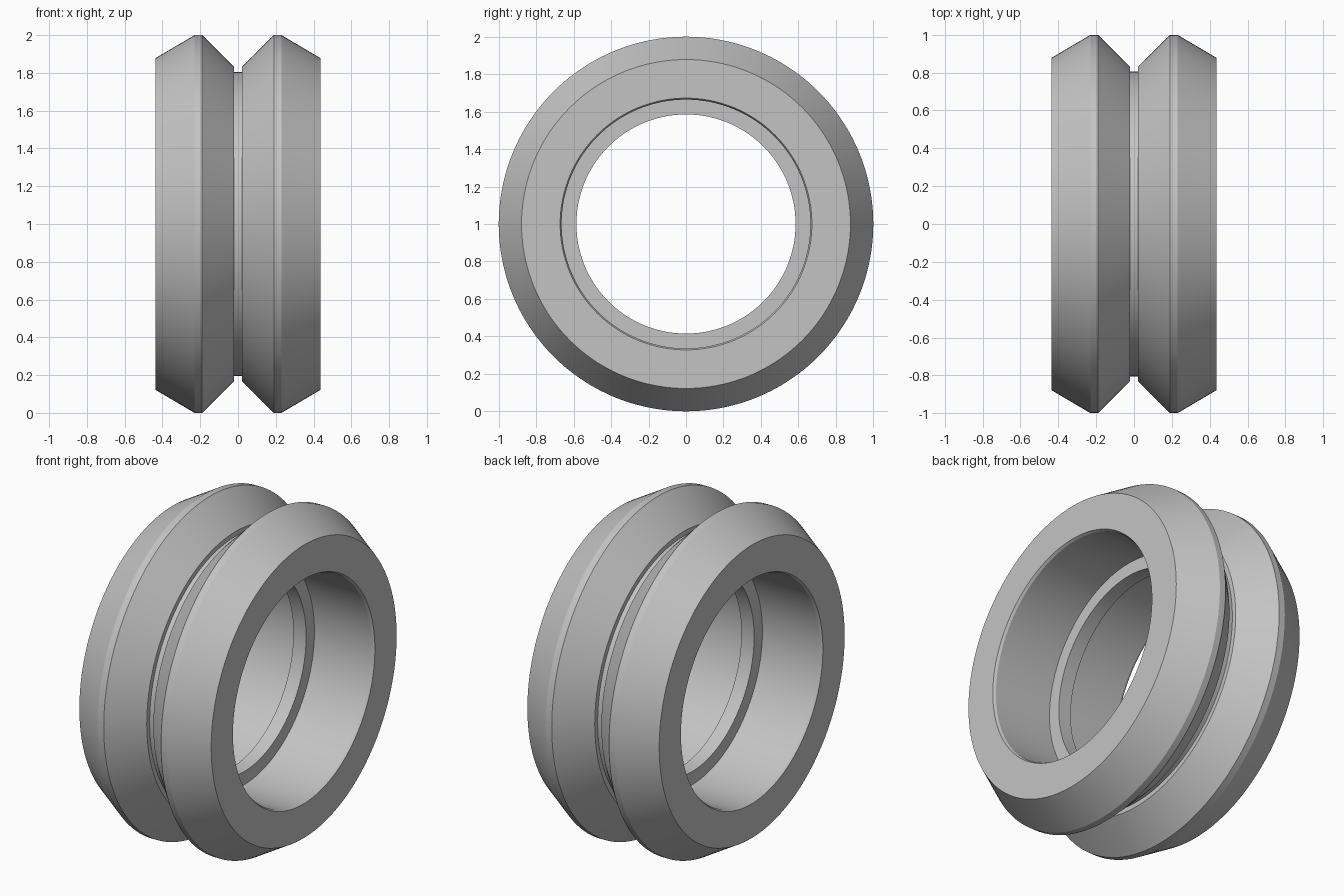
import bpy
import bmesh
from math import radians, tau
from mathutils import Vector

cube = bpy.data.objects.get("Cube")
if cube:
    bpy.data.objects.remove(cube, do_unlink=True)

SEGMENTS = 144
AXLE = Vector((0, 0, 1))

# Half cross-section as (x, radius), from the groove floor around to the bore rib
half = [
    (0.022, 0.805), (0.022, 0.833),   # groove floor and wall
    (0.19, 1.0), (0.23, 1.0),         # crown
    (0.437, 0.878),                   # outer bevel
    (0.437, 0.672), (0.422, 0.664),   # end face and bore chamfer
    (0.042, 0.664), (0.042, 0.585),   # bearing seat and centre rib
]
profile = half + [(-x, r) for x, r in reversed(half)]

# Grey material
grey = bpy.data.materials.new("grey")
grey.use_nodes = True
colour = (0.55, 0.55, 0.55, 1)
grey.diffuse_color = colour
grey.node_tree.nodes["Principled BSDF"].inputs["Base Color"].default_value = colour

# Revolve the closed cross-section about the axle
bm = bmesh.new()
verts = [bm.verts.new(AXLE + Vector((x, 0, r))) for x, r in profile]
edges = [bm.edges.new((v, verts[i - 1])) for i, v in enumerate(verts)]
bmesh.ops.spin(bm, geom=verts + edges, cent=AXLE, axis=(1, 0, 0),
               angle=tau, steps=SEGMENTS, use_merge=False)
bmesh.ops.remove_doubles(bm, verts=bm.verts[:], dist=0.0005)
bmesh.ops.recalc_face_normals(bm, faces=bm.faces[:])

mesh = bpy.data.meshes.new("grooved_wheel")
bm.to_mesh(mesh)
bm.free()
mesh.materials.append(grey)

wheel = bpy.data.objects.new("grooved_wheel", mesh)
bpy.context.collection.objects.link(wheel)
bpy.ops.object.select_all(action="DESELECT")
wheel.select_set(True)
bpy.context.view_layer.objects.active = wheel
bpy.ops.object.shade_smooth_by_angle(angle=radians(15))
